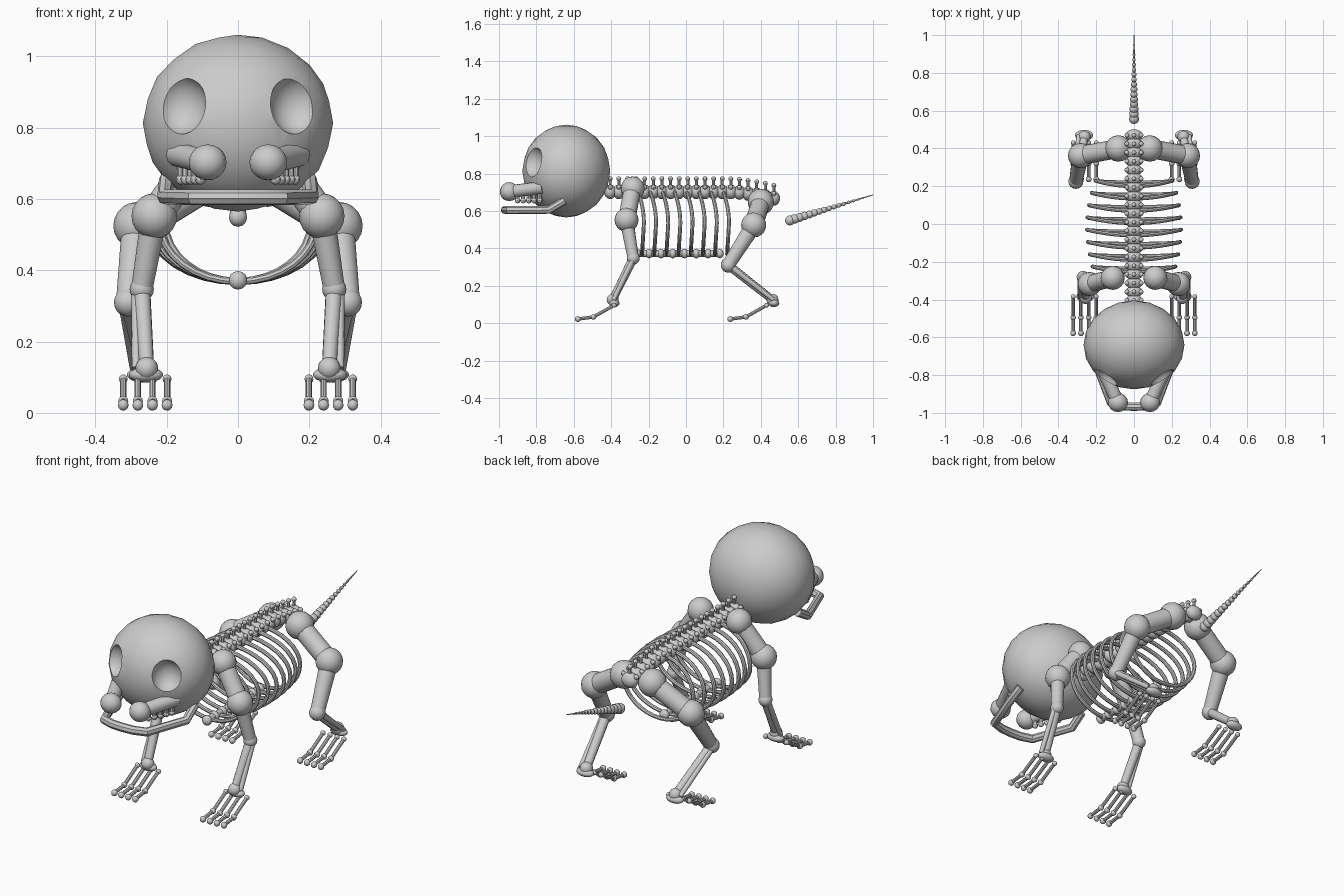
import bpy, bmesh
from math import sin, cos, pi
from mathutils import Vector, Matrix

if "Cube" in bpy.data.objects:
    bpy.data.objects.remove(bpy.data.objects["Cube"])


class Part:
    """Collects balls and bones into one mesh object."""
    def __init__(self, name):
        self.name, self.bm = name, bmesh.new()

    def ball(self, p, r, scale=(1, 1, 1), seg=16):
        m = Matrix.Translation(p) @ Matrix.Diagonal((*[r * s for s in scale], 1))
        bmesh.ops.create_uvsphere(self.bm, u_segments=seg, v_segments=max(6, seg * 5 // 8),
                                  radius=1, matrix=m)

    def bone(self, a, b, r1, r2=None, seg=12):
        a, b = Vector(a), Vector(b)
        d = b - a
        m = Matrix.Translation((a + b) / 2) @ d.to_track_quat('Z', 'Y').to_matrix().to_4x4()
        bmesh.ops.create_cone(self.bm, cap_ends=True, segments=seg, radius1=r1,
                              radius2=r1 if r2 is None else r2, depth=d.length, matrix=m)

    def done(self):
        me = bpy.data.meshes.new(self.name)
        self.bm.to_mesh(me)
        self.bm.free()
        ob = bpy.data.objects.new(self.name, me)
        bpy.context.collection.objects.link(ob)
        smooth(ob)
        return ob


def activate(ob):
    bpy.ops.object.select_all(action='DESELECT')
    ob.select_set(True)
    bpy.context.view_layer.objects.active = ob


def smooth(ob, angle=0.7):
    activate(ob)
    bpy.ops.object.shade_smooth_by_angle(angle=angle)


def tubes(name, paths, r, cyclic=False):
    cu = bpy.data.curves.new(name, 'CURVE')
    cu.dimensions, cu.bevel_depth, cu.bevel_resolution = '3D', r, 2
    cu.use_fill_caps = True
    for pts in paths:
        sp = cu.splines.new('POLY')
        sp.points.add(len(pts) - 1)
        for q, p in zip(sp.points, pts):
            q.co = (*p, 1)
        sp.use_cyclic_u = cyclic
    ob = bpy.data.objects.new(name, cu)
    bpy.context.collection.objects.link(ob)
    activate(ob)
    bpy.ops.object.convert(target='MESH')
    smooth(bpy.context.object)


# Skull with carved eye sockets
bm = bmesh.new()
bmesh.ops.create_icosphere(bm, subdivisions=3, radius=1,
                           matrix=Matrix.Translation((0, -0.64, 0.813))
                           @ Matrix.Diagonal((0.267, 0.235, 0.248, 1)))
me = bpy.data.meshes.new("skull")
bm.to_mesh(me)
bm.free()
skull = bpy.data.objects.new("skull", me)
bpy.context.collection.objects.link(skull)
cut = Part("socket_cutter")
for s in (-1, 1):
    cut.ball((s * 0.165, -0.835, 0.867), 0.08, (0.95, 0.95, 1.08), 24)
cutter = cut.done()
cutter.hide_render = True
mod = skull.modifiers.new("sockets", 'BOOLEAN')
mod.operation, mod.object = 'DIFFERENCE', cutter
activate(skull)
bpy.ops.object.modifier_apply(modifier="sockets")
bpy.data.objects.remove(cutter)
smooth(skull, 0.6)

# Snout bones and teeth
snout = Part("snout")
teeth = Part("teeth")
for s in (-1, 1):
    a, b = Vector((s * 0.17, -0.76, 0.725)), Vector((s * 0.085, -0.945, 0.703))
    snout.bone(a, b, 0.035, 0.034)
    snout.ball(b, 0.053, (1, 0.95, 0.95))
    for i in range(5):
        p = a.lerp(b, 0.12 + 0.16 * i)
        p.z = 0.655
        teeth.ball(p, 0.015, seg=8)
        teeth.bone(p, p + Vector((0, 0, 0.04)), 0.011, seg=8)
snout.done()
teeth.done()

# Lower jaw
half = [(0.2, -0.65, 0.655), (0.205, -0.73, 0.606), (0.125, -0.945, 0.605), (0.06, -0.965, 0.605)]
tubes("lower_jaw", [half + [(0, -0.968, 0.605)] + [(-x, y, z) for x, y, z in reversed(half)]], 0.022)

# Spine: vertebrae with upright and side processes
spine = Part("spine")
N = 20
for i in range(N):
    y = -0.405 + 0.875 * i / (N - 1)
    z = 0.702 - 0.035 * max(0, (i - 14) / 5) ** 1.5
    spine.ball((0, y, z), 0.044, (1.05, 0.75, 0.9), 12)
    spine.bone((0, y, z), (0, y, z + 0.07), 0.008, seg=8)
    spine.ball((0, y, z + 0.07), 0.013, seg=8)
    for s in (-1, 1):
        spine.bone((0, y, z), (s * 0.038, y, z + 0.025), 0.008, seg=8)
        spine.ball((s * 0.038, y, z + 0.025), 0.013, seg=8)
spine.done()

# Rib cage and breastbone
ribs = []
for i in range(8):
    y = -0.225 + 0.065 * i
    w = 0.25 - 0.6 * abs(y - 0.0) ** 2 - 0.06 * max(0, y)
    ribs.append([(w * sin(t), y - 0.03 * max(0, cos(t)) ** 2 - 0.01 * max(0, -cos(t)),
                  0.534 + 0.165 * cos(t)) for t in (2 * pi * k / 32 for k in range(32))])
tubes("ribs", ribs, 0.0105, True)
breast = Part("breastbone")
breast.bone((0, -0.26, 0.372), (0, 0.18, 0.372), 0.018)
for i in range(8):
    breast.ball((0, -0.26 + 0.063 * i, 0.372), 0.026, (1, 0.8, 1), 12)
breast.done()

# Tail of shrinking beads
tail = Part("tail")
a, b = Vector((0, 0.556, 0.549)), Vector((0, 1.0, 0.686))
tail.bone(a, b, 0.014, 0.002, 8)
for i in range(17):
    f = i / 17
    tail.ball(a.lerp(b, f), 0.025 * (1 - f) + 0.002, seg=10)
tail.done()


def foot(part, s, y0):
    """Four toes, each with two bones; y0 is the wrist or ankle end."""
    for i in range(4):
        x = s * (0.199 + 0.041 * i)
        p = [(x, y0, 0.095), (x, y0 - 0.11, 0.033), (x, y0 - 0.193, 0.022)]
        part.bone(p[0], p[1], 0.009, seg=8)
        part.bone(p[1], p[2], 0.009, seg=8)
        for q, r in zip(p, (0.013, 0.015, 0.016)):
            part.ball(q, r, seg=10)


def leg(name, s, joints, radii, bone_radii, ankle, y0):
    """Upper bones through the joints, paired lower bones, then the foot."""
    part = Part(name)
    J = [Vector((s * x, y, z)) for x, y, z in joints]
    for p, r in zip(J, radii):
        part.ball(p, r)
    for p, q, (r1, r2) in zip(J, J[1:], bone_radii):
        part.bone(p, q, r1, r2, 16)
    end = Vector((s * ankle[0], ankle[1], ankle[2]))
    part.bone(J[-1], end, 0.024, 0.021)
    off = Vector((s * 0.03, 0.005, 0))
    part.bone(J[-1] + off * 0.5, end + off, 0.014, 0.012)
    part.ball(end, 0.032)
    part.ball(end + Vector((s * 0.002, 0.008, -0.018)), 0.048, (1, 0.6, 0.45))
    foot(part, s, y0)
    part.done()


for s, side in ((-1, "left"), (1, "right")):
    leg("front_leg_" + side, s,
        [(0.113, -0.285, 0.72), (0.235, -0.318, 0.552), (0.27, -0.282, 0.347)],
        (0.064, 0.064, 0.034), [(0.046, 0.046), (0.037, 0.03)],
        (0.256, -0.392, 0.125), -0.385)
    leg("hind_leg_" + side, s,
        [(0.083, 0.40, 0.648), (0.283, 0.362, 0.525), (0.308, 0.226, 0.31)],
        (0.07, 0.067, 0.04), [(0.05, 0.05), (0.044, 0.035)],
        (0.262, 0.462, 0.125), 0.43)
